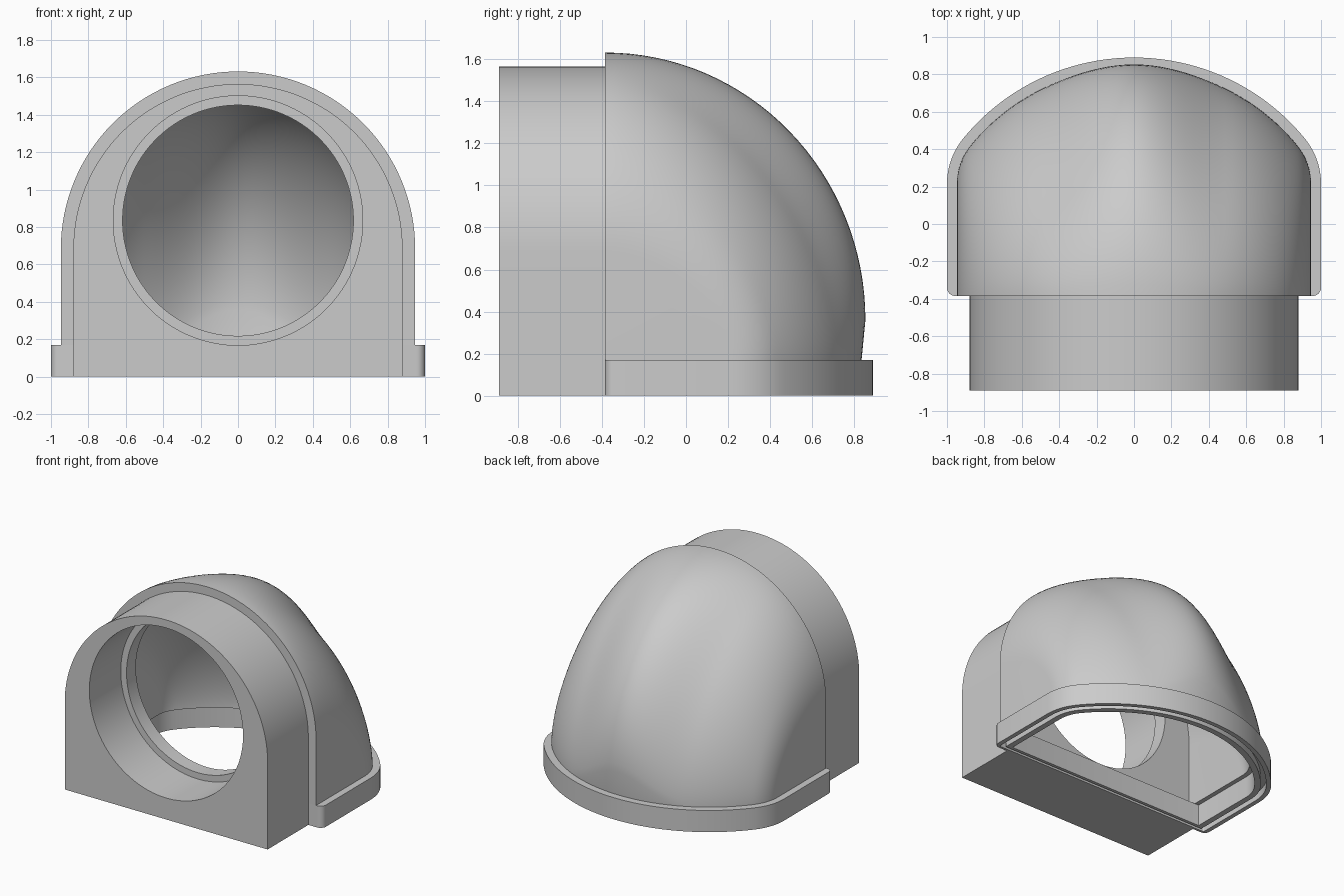
import bpy, bmesh, math
from math import sin, cos, pi, sqrt, atan2

if "Cube" in bpy.data.objects:
    bpy.data.objects.remove(bpy.data.objects["Cube"])

FRONT, BASE_TOP, PIVOT, SPRING, ARC_Y = -0.385, 0.17, 0.36, 0.685, -0.29

grey = bpy.data.materials.new("light_grey")
grey.diffuse_color = (0.6, 0.6, 0.6, 1)
grey.use_nodes = True
grey.node_tree.nodes["Principled BSDF"].inputs["Base Color"].default_value = grey.diffuse_color


def finish(name, bm, angle=35):
    bmesh.ops.remove_doubles(bm, verts=bm.verts, dist=1e-5)
    bmesh.ops.recalc_face_normals(bm, faces=bm.faces)
    mesh = bpy.data.meshes.new(name)
    bm.to_mesh(mesh)
    bm.free()
    mesh.materials.append(grey)
    ob = bpy.data.objects.new(name, mesh)
    bpy.context.collection.objects.link(ob)
    bpy.ops.object.select_all(action='DESELECT')
    ob.select_set(True)
    bpy.context.view_layer.objects.active = ob
    bpy.ops.object.shade_smooth_by_angle(angle=math.radians(angle))
    return ob


def ring_solid(name, rings):
    """Join closed loops of equal length into a closed hollow body."""
    bm = bmesh.new()
    loops = [[bm.verts.new(p) for p in ring] for ring in rings]
    n = len(loops[0])
    for a, b in zip(loops, loops[1:] + loops[:1]):
        for i in range(n):
            j = (i + 1) % n
            bm.faces.new((a[i], a[j], b[j], b[i]))
    return finish(name, bm)


def back_curve(x, w, big, r):
    """Depth of the rounded back: a wide arc blended into straight sides."""
    x, cx = abs(x), w - r
    cy = ARC_Y + sqrt((big - r) ** 2 - cx ** 2)
    if x < cx * big / (big - r):
        return ARC_Y + sqrt(big ** 2 - x ** 2)
    return cy + sqrt(max(r * r - (x - cx) ** 2, 0))


# Front collar: arched block with a stepped round bore
half = 0.88
arch = [(half * cos(pi * i / 64), SPRING + half * sin(pi * i / 64)) for i in range(65)]
arch += [(-half, SPRING * (1 - i / 8)) for i in range(1, 9)]
arch += [(-half + 2 * half * i / 24, 0) for i in range(1, 25)]
arch += [(half, SPRING * i / 8) for i in range(1, 8)]


def circle(r, y):
    out = []
    for x, z in arch:
        a = atan2(z - 0.835, x)
        out.append((r * cos(a), y, 0.835 + r * sin(a)))
    return out


def arch_at(y):
    return [(x, y, z) for x, z in arch]


ring_solid("front_collar", [
    arch_at(-0.89), circle(0.667, -0.89), circle(0.667, -0.5),
    circle(0.617, -0.5), circle(0.617, FRONT), arch_at(FRONT)])


# Base flange with a seal groove underneath
def flange_loop(d, z):
    w, y0, c = 1 - d, FRONT + 0.54 * d, max(0.045 - d, 0.003)
    pts = []
    for i in range(65):
        x = w * cos(pi * i / 64)
        pts.append((x, back_curve(x, w, 1.18 - d, 0.38 - d), z))
    for i in range(7):
        a = pi + pi / 2 * i / 6
        pts.append((-w + c + c * cos(a), y0 + c + c * sin(a), z))
    for i in range(7):
        a = 1.5 * pi + pi / 2 * i / 6
        pts.append((w - c + c * cos(a), y0 + c + c * sin(a), z))
    return pts


ring_solid("base_flange", [
    flange_loop(d, z) for d, z in
    [(0, BASE_TOP), (0, 0), (0.035, 0), (0.035, 0.06),
     (0.075, 0.06), (0.075, 0), (0.12, 0), (0.12, BASE_TOP)]])


# Hollow dome: full along the middle, leaner sweeps towards the shoulders
def dome_shell(bm, w, big, r, n=64, m=32):
    grid = []
    for i in range(n + 1):
        a = -pi / 2 + pi * i / n
        x = w * sin(a)
        t = min(1, abs(x) / 0.5)
        t = t * t * (3 - 2 * t)
        e = 2 / (2 - 0.25 * t)
        low = PIVOT + (BASE_TOP + 0.005 - PIVOT) * t
        foot = back_curve(x, w, big, r) - FRONT
        d = foot * (1 + 0.015 * (1 - t))
        h = SPRING + w * cos(a) - low
        col = []
        for j in range(m + 1):
            p = pi / 2 * j / m
            col.append(bm.verts.new((x, FRONT + d * sin(p) ** e,
                                     low + h * max(cos(p), 0) ** e)))
        col.append(bm.verts.new((x, FRONT + foot, BASE_TOP)))
        grid.append(col)
    for a, b in zip(grid, grid[1:]):
        for j in range(m + 1):
            bm.faces.new((a[j], b[j], b[j + 1], a[j + 1]))
    # Flat side cheeks
    feet = [bm.verts.new((s * w, FRONT, BASE_TOP)) for s in (-1, 1)]
    bm.faces.new([feet[0]] + grid[0])
    bm.faces.new([feet[1]] + grid[-1])
    # Open edge running over the arch and back along the foot
    return ([feet[0]] + [c[0] for c in grid] + [feet[1]]
            + [c[-1] for c in reversed(grid)])


bm = bmesh.new()
outer = dome_shell(bm, 0.947, 1.125, 0.325)
inner = dome_shell(bm, 0.845, 1.023, 0.223)
for i in range(len(outer)):
    k = (i + 1) % len(outer)
    bm.faces.new((outer[i], outer[k], inner[k], inner[i]))
finish("dome", bm, 40)
